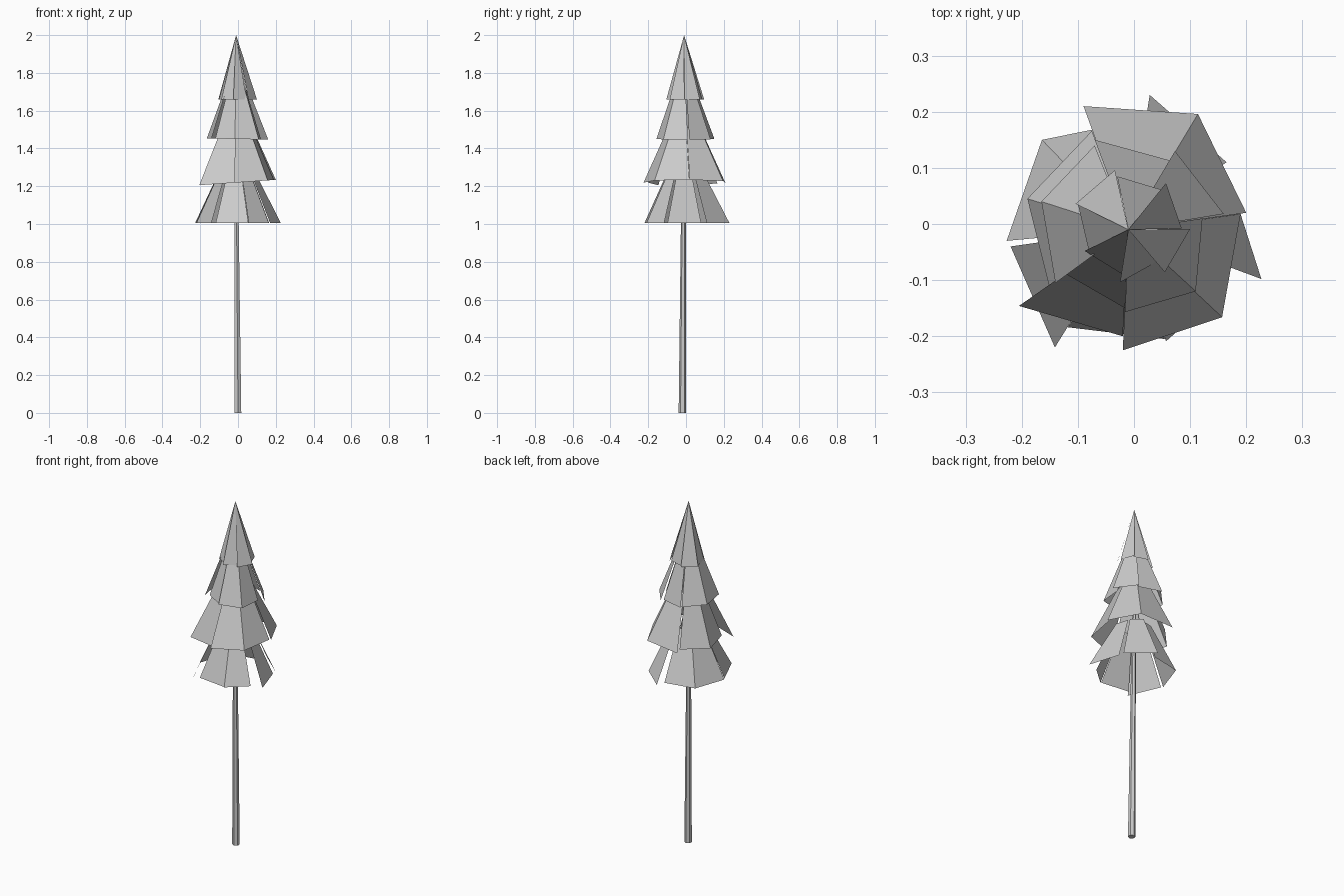
import bpy, bmesh
from mathutils import Vector


def finish(bm, name):
    me = bpy.data.meshes.new(name)
    bm.to_mesh(me)
    bm.free()
    ob = bpy.data.objects.new(name, me)
    bpy.context.collection.objects.link(ob)
    return ob


# A tier is a ring of separate flat panels leaning towards one apex.
# Each panel is given by its two lower corners (x1, y1, x2, y2).
def tier(name, z, apex_z, cut, panels, tilt=0.0):
    bm = bmesh.new()
    apex = Vector((-0.01, -0.01, apex_z))
    for x1, y1, x2, y2 in panels:
        a = Vector((x1, y1, z + tilt * x1))
        b = Vector((x2, y2, z + tilt * x2))
        if cut >= 1:
            pts = [a, b, apex]
        else:
            pts = [a, b, b.lerp(apex, cut), a.lerp(apex, cut)]
        # clockwise corner order, so flip to face outwards
        bm.faces.new([bm.verts.new(p) for p in reversed(pts)])
    return finish(bm, name)


# Foliage, top to bottom
tier("foliage_tip", 1.66, 2.0, 1.0, [
    (-0.104, 0.036, -0.034, 0.096), (-0.03, 0.085, 0.053, 0.06),
    (0.057, 0.073, 0.085, -0.008), (0.1, -0.009, 0.055, -0.086),
    (0.045, -0.065, -0.025, -0.104), (-0.02, -0.09, -0.088, -0.048),
    (-0.08, -0.05, -0.1, 0.036)])

tier("foliage_upper", 1.45, 1.88, 0.6, [
    (-0.07, 0.15, 0.065, 0.113), (0.073, 0.13, 0.16, 0.018),
    (0.122, 0.01, 0.11, -0.12), (0.11, -0.12, -0.016, -0.157),
    (-0.016, -0.15, -0.12, -0.09), (-0.14, -0.105, -0.165, 0.04),
    (-0.165, 0.04, -0.07, 0.14)], -0.02)

tier("foliage_middle", 1.22, 1.70, 0.6, [
    (-0.09, 0.21, 0.114, 0.196), (0.114, 0.196, 0.2, 0.02),
    (0.19, 0.018, 0.157, -0.166), (0.157, -0.166, -0.02, -0.225),
    (-0.02, -0.2, -0.205, -0.146), (-0.15, -0.116, -0.19, 0.045),
    (-0.19, 0.045, -0.075, 0.166)], 0.07)

tier("foliage_lower", 1.005, 1.47, 0.6, [
    (-0.164, 0.15, 0.01, 0.185), (0.028, 0.23, 0.165, 0.11),
    (0.17, 0.08, 0.227, -0.098), (0.163, -0.116, 0.057, -0.209),
    (0.055, -0.205, -0.118, -0.184), (-0.141, -0.22, -0.22, -0.04),
    (-0.227, -0.03, -0.164, 0.15)])

# Slender six-sided trunk, slightly leaning
bm = bmesh.new()
H = 1.6
bmesh.ops.create_cone(bm, cap_ends=True, segments=6, radius1=0.02,
                      radius2=0.009, depth=H)
for v in bm.verts:
    v.co.z += H / 2
    t = v.co.z / H
    v.co.x -= 0.012 * t
    v.co.y += -0.019 + 0.008 * t
finish(bm, "trunk")
